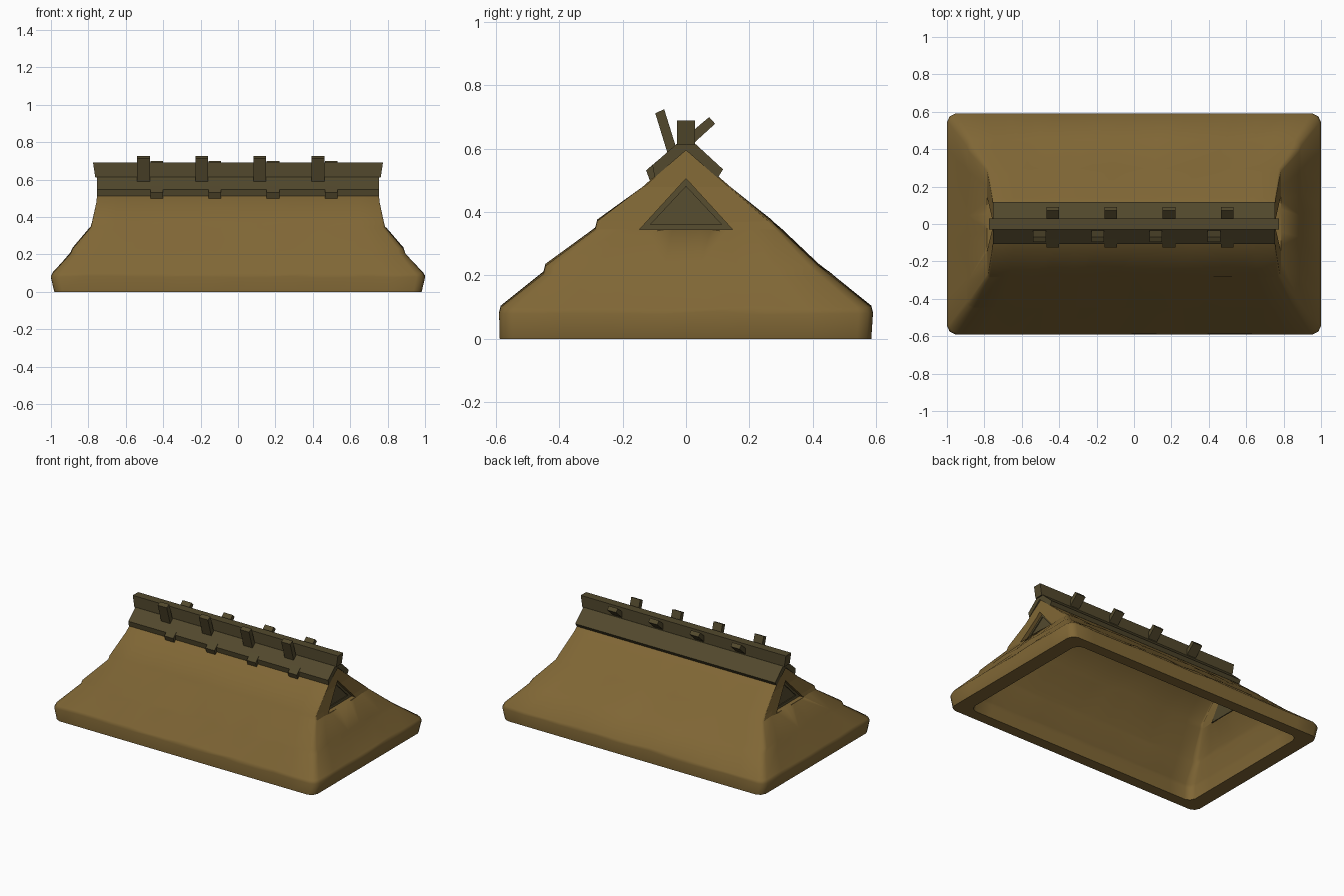
import bpy, bmesh, math, random
from mathutils import Vector

if "Cube" in bpy.data.objects:
    bpy.data.objects.remove(bpy.data.objects["Cube"])

random.seed(4)


def material(name, rgb):
    m = bpy.data.materials.new(name)
    m.diffuse_color = (*rgb, 1)
    m.use_nodes = True
    m.node_tree.nodes["Principled BSDF"].inputs["Base Color"].default_value = m.diffuse_color
    return m


THATCH = material("thatch", (0.216, 0.135, 0.036))
WOOD = material("weathered wood", (0.085, 0.066, 0.026))


def finish(bm, name, mat):
    bmesh.ops.recalc_face_normals(bm, faces=bm.faces)
    mesh = bpy.data.meshes.new(name)
    bm.to_mesh(mesh)
    bm.free()
    obj = bpy.data.objects.new(name, mesh)
    bpy.context.collection.objects.link(obj)
    mesh.materials.append(mat)
    return obj


def loft(bm, loops):
    """Skin closed loops of points, all of equal length."""
    rows = [[bm.verts.new(p) for p in loop] for loop in loops]
    n = len(rows[0])
    for a, b in zip(rows, rows[1:]):
        for i in range(n):
            j = (i + 1) % n
            bm.faces.new((a[i], a[j], b[j], b[i]))
    return rows


def solid(name, loops, mat):
    """Closed solid lofted through the loops."""
    bm = bmesh.new()
    rows = loft(bm, loops)
    bm.faces.new(rows[0])
    bm.faces.new(rows[-1])
    return finish(bm, name, mat)


def ring(z, hx, yf, yb, c, jitter):
    """Chamfered rectangle with subdivided sides."""
    corners = [(-hx + c, -yf), (hx - c, -yf), (hx, -yf + c), (hx, yb - c),
               (hx - c, yb), (-hx + c, yb), (-hx, yb - c), (-hx, -yf + c)]
    pts = []
    for i, n in enumerate((14, 2, 7, 2, 14, 2, 7, 2)):
        a, b = Vector(corners[i]), Vector(corners[(i + 1) % 8])
        for k in range(n):
            p = a.lerp(b, k / n)
            if n == 2 and k:  # round the corner outwards
                p += Vector((math.copysign(c, p.x), math.copysign(c, p.y))) * 0.18
            dz = random.uniform(-jitter, jitter) if k and n > 2 else 0
            pts.append((p.x, p.y, z + dz))
    return pts


# Thatched shell: stepped tiers (z, half length, front, back, corner)
tiers = [(0.0, 0.982, 0.588, 0.585, 0.045), (0.08, 1.0, 0.59, 0.59, 0.045),
         (0.1, 0.99, 0.585, 0.585, 0.045), (0.205, 0.895, 0.45, 0.452, 0.035),
         (0.23, 0.885, 0.444, 0.42, 0.03), (0.345, 0.787, 0.287, 0.297, 0.014),
         (0.372, 0.78, 0.28, 0.268, 0.01), (0.48, 0.757, 0.137, 0.14, 0.006),
         (0.598, 0.745, 0.004, 0.004, 0.002)]
wobble = [0, 0.006, 0.005, 0.008, 0.007, 0.008, 0.006, 0, 0]
# Wall thickness per tier along x and y: thick eaves, thin slopes
thick = [(0.1, 0.075), (0.122, 0.085), (0.115, 0.085), (0.052, 0.045), (0.048, 0.04),
         (0.036, 0.038), (0.035, 0.038), (0.034, 0.038)]
outer = [ring(*t, w) for t, w in zip(tiers, wobble)]
inner = [ring(z, hx - tx, yf - ty, yb - ty, c, w * 0.8)
         for (z, hx, yf, yb, c), w, (tx, ty) in zip(tiers, wobble, thick)]
inner.append(ring(0.563, 0.715, 0.004, 0.004, 0.002, 0))
roof = solid("thatched_roof", inner[::-1] + outer, THATCH)


# Gable openings, each closed by a framed wooden plate leaning with the gable
def triangle(x, w, z0, z1, lean=0.0):
    return [(x, -w, z0), (x, w, z0), (x - lean, 0, z1)]


cutters = []
for side, label in ((-1, "left"), (1, "right")):
    big, small = (0.147, 0.345, 0.506), (0.112, 0.361, 0.481)
    cutter = solid(label + "_gable_cutter", [triangle(side * 0.66, *big),
                                             triangle(side * 0.85, *big)], THATCH)
    cutter.hide_render = True
    cutters.append(cutter)
    mod = roof.modifiers.new(label + "_opening", 'BOOLEAN')
    mod.operation = 'DIFFERENCE'
    mod.solver = 'EXACT'
    mod.object = cutter

    lean = side * 0.028
    solid(label + "_gable_plate", [triangle(side * 0.744, *big, lean),
                                   triangle(side * 0.757, *big, lean),
                                   triangle(side * 0.754, *small, lean * 0.75),
                                   triangle(side * 0.748, *small, lean * 0.75)], WOOD)

# Bake the openings and shade the thatch smoothly, keeping the gables flat
bpy.context.view_layer.update()
deps = bpy.context.evaluated_depsgraph_get()
cut_mesh = bpy.data.meshes.new_from_object(roof.evaluated_get(deps))
roof.modifiers.clear()
roof.data = cut_mesh
for o in cutters:
    bpy.data.objects.remove(o)
bpy.context.view_layer.objects.active = roof
roof.select_set(True)
bpy.ops.object.shade_smooth_by_angle(angle=math.radians(62))
for p in roof.data.polygons:
    if abs(p.normal.x) > 0.9 and p.center.z > 0.34:
        p.use_smooth = False


def extrude_x(name, profile, x0, x1, flare=0.0):
    """Extrude a (y, z) profile along x; upper points lean out by flare."""
    zmid = sum(p[1] for p in profile) / len(profile)
    return solid(name, [[(x + s * (flare if z > zmid else 0), y, z) for y, z in profile]
                        for x, s in ((x0, -1), (x1, 1))], WOOD)


# Ridge boards and the beam on top
extrude_x("front_ridge_board", [(0, 0.617), (-0.03, 0.615), (-0.106, 0.548),
                                (-0.099, 0.51), (0, 0.595)], -0.755, 0.755)
extrude_x("back_ridge_board", [(0, 0.617), (0.03, 0.615), (0.117, 0.535),
                               (0.1, 0.508), (0, 0.595)], -0.755, 0.755)
extrude_x("ridge_beam", [(-0.029, 0.612), (0.029, 0.612), (0.029, 0.69),
                         (-0.029, 0.69)], -0.763, 0.763, 0.012)

# Crossed pegs along the ridge
for i in range(4):
    x = -0.505 + 0.311 * i
    extrude_x(f"steep_peg_{i + 1}", [(-0.097, 0.712), (-0.069, 0.725),
                                     (-0.03, 0.6), (-0.058, 0.585)],
              x - 0.034, x + 0.034)
    extrude_x(f"slanted_peg_{i + 1}", [(0.073, 0.7), (0.092, 0.679),
                                       (-0.112, 0.494), (-0.126, 0.532)],
              x + 0.036, x + 0.104)
